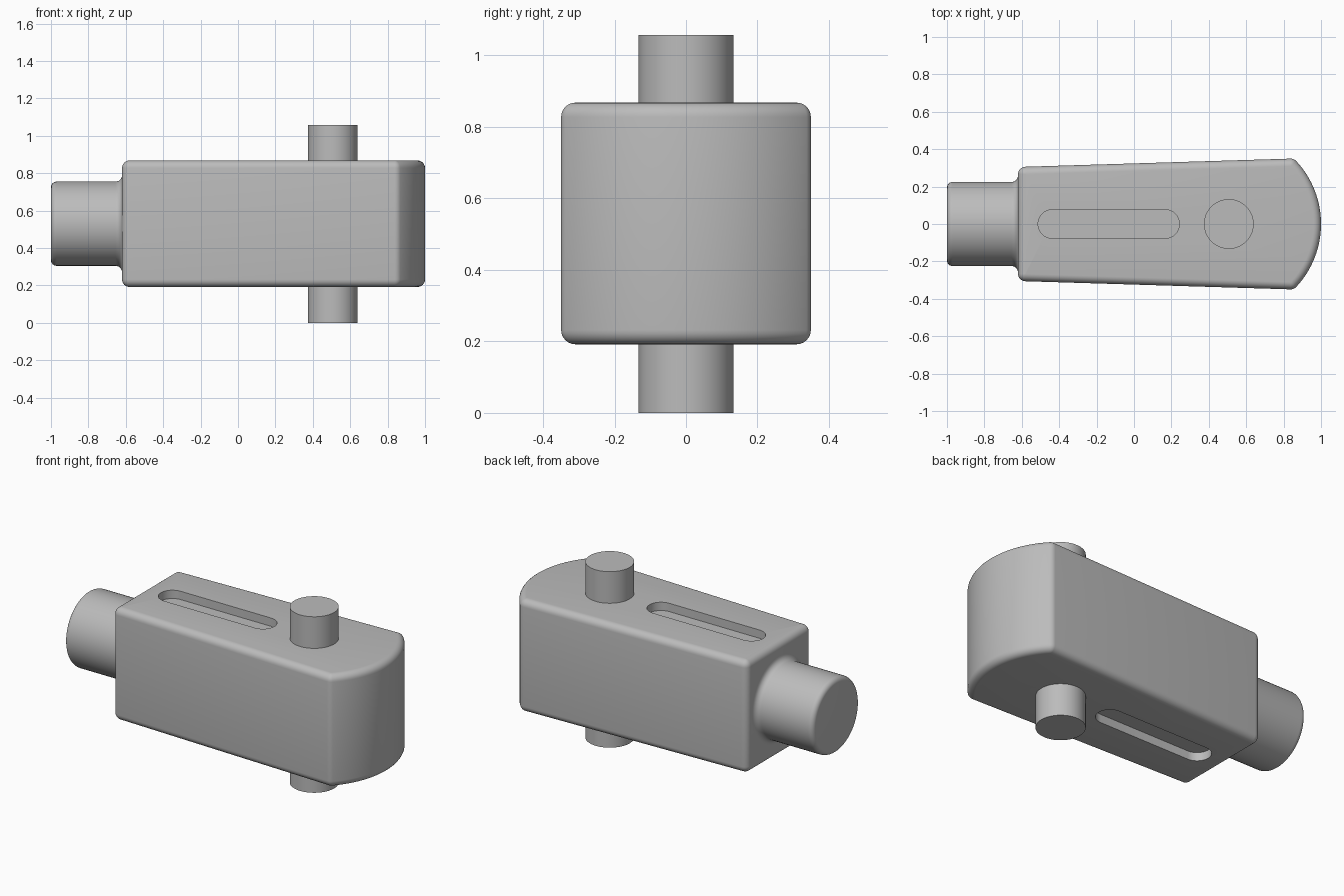
import bpy, bmesh
from math import sin, cos, pi, asin, atan, sqrt, radians
from mathutils import Vector, Matrix

if "Cube" in bpy.data.objects:
    bpy.data.objects.remove(bpy.data.objects["Cube"], do_unlink=True)

MID_Z = 0.53      # height of the shank axis
HALF_H = 0.338    # half the body height
PIN_X = 0.507     # pin axis, also centre of the rounded nose
ROUND = 0.04      # edge rounding of the body

grey = bpy.data.materials.new("plain grey")
grey.use_nodes = True
colour = (0.5, 0.5, 0.5, 1)
grey.diffuse_color = colour
grey.node_tree.nodes["Principled BSDF"].inputs["Base Color"].default_value = colour


def make_object(name, bm):
    bmesh.ops.remove_doubles(bm, verts=bm.verts, dist=1e-5)
    bmesh.ops.recalc_face_normals(bm, faces=bm.faces)
    mesh = bpy.data.meshes.new(name)
    bm.to_mesh(mesh)
    bm.free()
    mesh.materials.append(grey)
    obj = bpy.data.objects.new(name, mesh)
    bpy.context.collection.objects.link(obj)
    return obj


def smooth(obj):
    bpy.ops.object.select_all(action='DESELECT')
    obj.select_set(True)
    bpy.context.view_layer.objects.active = obj
    bpy.ops.object.shade_smooth_by_angle(angle=radians(30))


def loft(name, rings):
    """Skin a stack of closed rings and cap both ends."""
    bm = bmesh.new()
    loops = [[bm.verts.new(p) for p in ring] for ring in rings]
    for a, b in zip(loops, loops[1:]):
        for i in range(len(a)):
            j = (i + 1) % len(a)
            bm.faces.new((a[i], a[j], b[j], b[i]))
    bm.faces.new(loops[0][::-1])
    bm.faces.new(loops[-1])
    return make_object(name, bm)


def fan(centre, start, end, steps):
    """Pairs of a corner point and outward directions sweeping round it."""
    return [(Vector(centre), start + (end - start) * i / steps) for i in range(steps + 1)]


# Body: tapered outline with a round nose, all edges rounded
slope = atan((0.35 - 0.305) / 1.47)
nose_r = 0.493 - ROUND
nose_y = 0.3095
nose_a = asin(nose_y / nose_r)
nose_x = PIN_X + nose_r * cos(nose_a)
back_x = -0.62 + ROUND
back_y = nose_y - (nose_x - back_x) * sin(slope)

outline = fan((back_x, -back_y), -pi, -pi / 2 - slope + 2 * slope, 6)
outline = fan((back_x, -back_y), -pi, -pi / 2 - slope, 6)
outline += fan((nose_x, -nose_y), -pi / 2 - slope, -nose_a, 6)
for i in range(1, 32):
    a = -nose_a + 2 * nose_a * i / 32
    outline.append((Vector((PIN_X + nose_r * cos(a), nose_r * sin(a))), a))
outline += fan((nose_x, nose_y), nose_a, pi / 2 + slope, 6)
outline += fan((back_x, back_y), pi / 2 + slope, pi, 6)

rings = []
for side in (-1, 1):
    for i in range(7):
        t = pi / 2 * (i / 6 if side == 1 else 1 - i / 6)
        # stop just short of the flat face so ring points stay distinct
        spread = max(ROUND * cos(t), 0.0005)
        z = MID_Z + side * (HALF_H - ROUND + ROUND * sin(t))
        rings.append([(p.x + spread * cos(a), p.y + spread * sin(a), z)
                      for p, a in outline])
body = loft("body", rings)

# Shallow slots in the top and bottom faces
SLOT_R, SLOT_DEPTH = 0.077, 0.05
capsule = fan((0.243 - SLOT_R, 0), -pi / 2, pi / 2, 16)
capsule += fan((-0.513 + SLOT_R, 0), pi / 2, 3 * pi / 2, 16)
for label, side in (("top", 1), ("bottom", -1)):
    heights = [MID_Z + side * (HALF_H + d) for d in (-SLOT_DEPTH, 0.1)]
    cutter = loft(label + "_slot_cutter",
                  [[(p.x + SLOT_R * cos(a), p.y + SLOT_R * sin(a), z)
                    for p, a in capsule] for z in heights])
    cutter.hide_render = True
    cutter.hide_set(True)
    cut = body.modifiers.new(label + " slot", 'BOOLEAN')
    cut.operation = 'DIFFERENCE'
    cut.solver = 'EXACT'
    cut.object = cutter
    bpy.context.view_layer.objects.active = body
    bpy.ops.object.modifier_apply(modifier=cut.name)
    bpy.data.objects.remove(cutter, do_unlink=True)
smooth(body)

# Shank: turned profile with a rounded end and a fillet into the body
SHANK_R, END_R, FILLET = 0.225, 0.03, 0.035
profile = []
for i in range(7):
    t = pi / 2 * i / 6
    profile.append((-1 + END_R * (1 - cos(t)), SHANK_R - END_R * (1 - sin(t))))
for i in range(7):
    t = pi / 2 * i / 6
    profile.append((-0.62 - FILLET * (1 - sin(t)), SHANK_R + FILLET * (1 - cos(t))))
profile.append((-0.6, SHANK_R + FILLET))
shank = loft("shank", [[(x, r * cos(2 * pi * k / 64), MID_Z + r * sin(2 * pi * k / 64))
                        for k in range(64)] for x, r in profile])
smooth(shank)

# Cross pin through the body
bm = bmesh.new()
bmesh.ops.create_cone(bm, cap_ends=True, segments=64, radius1=0.133, radius2=0.133,
                      depth=1.058, matrix=Matrix.Translation((PIN_X, 0, 0.529)))
smooth(make_object("cross_pin", bm))
